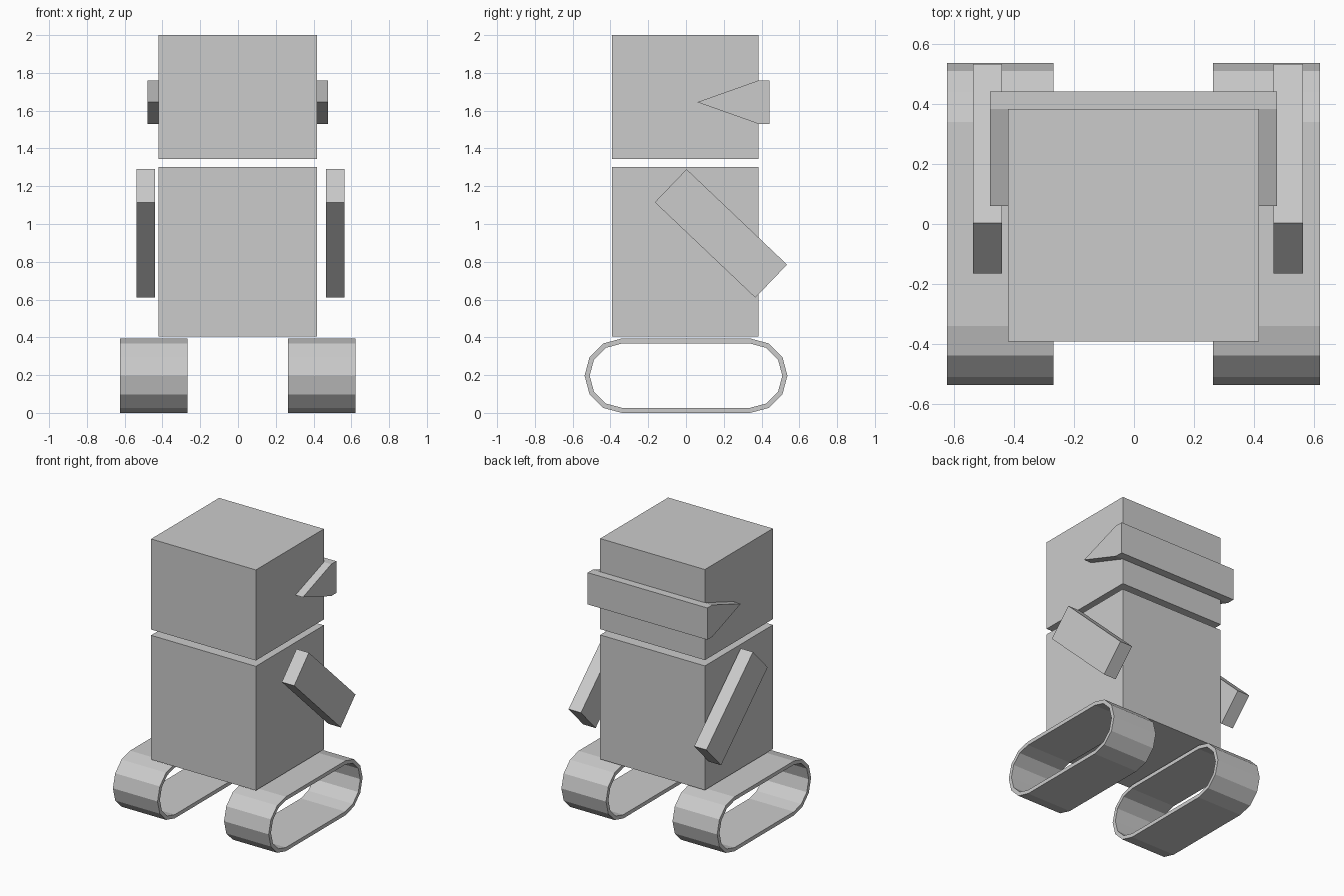
import bpy
import bmesh
from math import cos, sin, pi
from mathutils import Vector

default_cube = bpy.data.objects.get("Cube")
if default_cube:
    bpy.data.objects.remove(default_cube, do_unlink=True)

grey = bpy.data.materials.new("light grey")
grey.use_nodes = True
grey.diffuse_color = (0.6, 0.6, 0.6, 1)
grey.node_tree.nodes["Principled BSDF"].inputs["Base Color"].default_value = (0.6, 0.6, 0.6, 1)


def finish(name, bm):
    bmesh.ops.recalc_face_normals(bm, faces=bm.faces)
    mesh = bpy.data.meshes.new(name)
    bm.to_mesh(mesh)
    bm.free()
    mesh.materials.append(grey)
    obj = bpy.data.objects.new(name, mesh)
    bpy.context.collection.objects.link(obj)
    return obj


def box(name, low, high):
    low, high = Vector(low), Vector(high)
    bm = bmesh.new()
    bmesh.ops.create_cube(bm, size=1)
    bmesh.ops.scale(bm, vec=high - low, verts=bm.verts)
    bmesh.ops.translate(bm, vec=(low + high) / 2, verts=bm.verts)
    return finish(name, bm)


def side_prism(name, outline, x0, x1):
    """Extrude a (y, z) outline along x."""
    bm = bmesh.new()
    face = bm.faces.new([bm.verts.new((x0, y, z)) for y, z in outline])
    made = bmesh.ops.extrude_face_region(bm, geom=[face])["geom"]
    moved = [v for v in made if isinstance(v, bmesh.types.BMVert)]
    bmesh.ops.translate(bm, vec=(x1 - x0, 0, 0), verts=moved)
    return finish(name, bm)


def track_loop(radius):
    """Stadium outline with twelve-sided ends."""
    points = []
    for end in (1, -1):
        for i in range(7):
            a = -pi / 2 + i * pi / 6
            points.append((end * (0.34 + radius * cos(a)), 0.197 + end * radius * sin(a)))
    return points


def track(name, x0, x1):
    """Hollow belt, open at both sides."""
    bm = bmesh.new()
    rings = [[bm.verts.new((x, y, z)) for y, z in track_loop(r)]
             for x, r in ((x0, 0.197), (x1, 0.197), (x1, 0.17), (x0, 0.17))]
    for k, ring in enumerate(rings):
        other = rings[(k + 1) % 4]
        for i in range(len(ring)):
            j = (i + 1) % len(ring)
            bm.faces.new((ring[i], ring[j], other[j], other[i]))
    return finish(name, bm)


# Head and body blocks
box("head", (-0.42, -0.393, 1.345), (0.418, 0.384, 2.0))
box("body", (-0.42, -0.393, 0.405), (0.418, 0.384, 1.303))

# Visor band with pointed side pieces
box("visor_band", (-0.48, 0.384, 1.53), (0.477, 0.442, 1.76))
visor_tip = [(0.06, 1.645), (0.384, 1.53), (0.384, 1.76)]
side_prism("right_visor_tip", visor_tip, -0.48, -0.42)
side_prism("left_visor_tip", visor_tip, 0.418, 0.477)

# Slanted arms
arm = [(0.003, 1.29), (-0.165, 1.115), (0.367, 0.61), (0.535, 0.785)]
side_prism("right_arm", arm, -0.538, -0.44)
side_prism("left_arm", arm, 0.466, 0.565)

# Tracks
track("right_track", -0.625, -0.268)
track("left_track", 0.264, 0.621)
